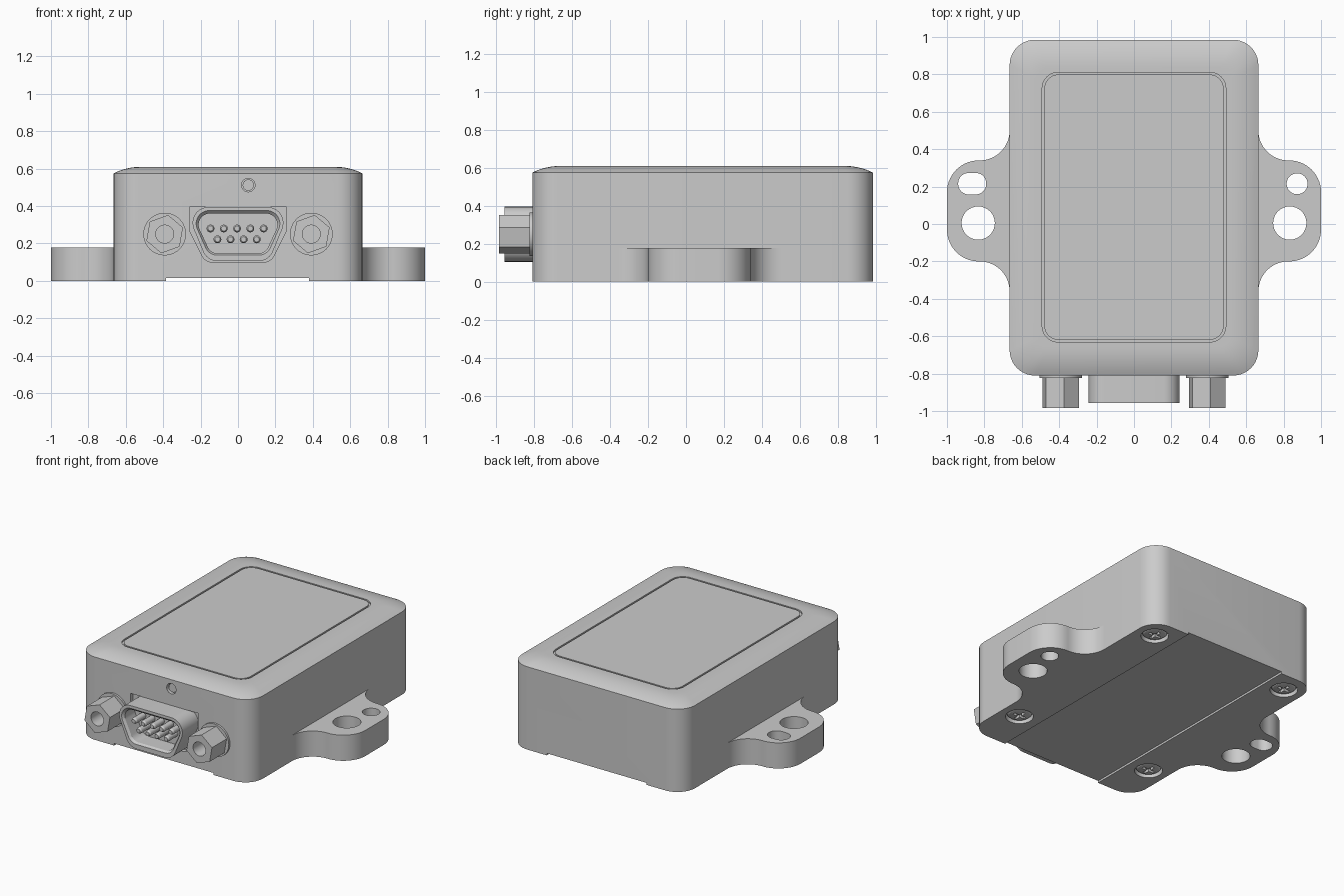
import bpy, bmesh
from math import sin, cos, pi, radians, sqrt
from mathutils import Vector

if "Cube" in bpy.data.objects:
    bpy.data.objects.remove(bpy.data.objects["Cube"])


def round_poly(corners, n=10):
    """2D outline from (x, y, radius) corners; radius 0 keeps a sharp corner."""
    out = []
    for i, (x, y, r) in enumerate(corners):
        p = Vector((x, y))
        if r == 0:
            out.append(p)
            continue
        a = (Vector(corners[i - 1][:2]) - p).normalized()
        b = (Vector(corners[(i + 1) % len(corners)][:2]) - p).normalized()
        half = a.angle(b) / 2
        c = p + (a + b).normalized() * (r / sin(half))
        t = r * cos(half) / sin(half)
        va, vb = (p + a * t - c).normalized(), (p + b * t - c).normalized()
        out += [c + va.slerp(vb, k / n).normalized() * r for k in range(n + 1)]
    return out


def rect(hx, hy, cy, r):
    return round_poly([(hx, cy - hy, r), (hx, cy + hy, r), (-hx, cy + hy, r), (-hx, cy - hy, r)])


def circle(x, y, r, n=32, a0=0.0):
    return [Vector((x + r * cos(a0 + 2 * pi * k / n), y + r * sin(a0 + 2 * pi * k / n))) for k in range(n)]


def loft(name, rings, axis='Z'):
    """Skin through (outline, height) rings along z or y and cap both ends."""
    bm = bmesh.new()
    rows = [[bm.verts.new((p.x, p.y, h) if axis == 'Z' else (p.x, h, p.y)) for p in o] for o, h in rings]
    for lo, hi in zip(rows, rows[1:]):
        for i in range(len(lo)):
            j = (i + 1) % len(lo)
            bm.faces.new((lo[i], lo[j], hi[j], hi[i]))
    bm.faces.new(rows[0])
    bm.faces.new(rows[-1])
    bmesh.ops.recalc_face_normals(bm, faces=bm.faces)
    me = bpy.data.meshes.new(name)
    bm.to_mesh(me)
    bm.free()
    ob = bpy.data.objects.new(name, me)
    bpy.context.collection.objects.link(ob)
    return ob


def prism(name, outline, h0, h1, axis='Z'):
    return loft(name, [(outline, h0), (outline, h1)], axis)


def box(name, x, y, z):
    return prism(name, [Vector((x[0], y[0])), Vector((x[1], y[0])), Vector((x[1], y[1])), Vector((x[0], y[1]))], *z)


def cut(ob, cutters):
    """Subtract the cutters, bake the result and remove them."""
    for c in cutters:
        c.hide_render = True
        m = ob.modifiers.new('cut', 'BOOLEAN')
        m.operation, m.solver, m.object = 'DIFFERENCE', 'EXACT', c
    bpy.context.view_layer.update()
    ev = ob.evaluated_get(bpy.context.evaluated_depsgraph_get())
    me = bpy.data.meshes.new_from_object(ev)
    ob.modifiers.clear()
    ob.data = me
    for c in cutters:
        bpy.data.objects.remove(c)


FRONT, TOP, CY = -0.81, 0.61, 0.0875
HX, HY = 0.665, 0.8975
SCREWS = [(sx * 0.53, y) for sx in (-1, 1) for y in (-0.49, 0.835)]

# Case: straight walls, crowned top edge, grooved label panel
rings = [(rect(HX, HY, CY, 0.135), 0.0)]
d, h = 0.15, 0.035
R = (d * d + h * h) / (2 * h)
for k in range(9):
    inset = d * k / 8
    z = TOP - R + sqrt(R * R - (d - inset) ** 2)
    rings.append((rect(HX - inset, HY - inset, CY, max(0.135 - inset * 0.5, 0.03)), z))
for grow, z in ((0.006, TOP), (0.006, TOP - 0.01), (-0.006, TOP - 0.01), (-0.006, TOP)):
    rings.append((rect(0.485 + grow, 0.715 + grow, 0.09, 0.08 + grow), z))
case = loft("case", rings)

# Case cutouts: underside channel, connector pocket, indicator hole, screw wells
pocket = round_poly([(-0.26, 0.396, 0), (-0.26, 0.27, 0.06), (-0.175, 0.1, 0.06),
                     (0.175, 0.1, 0.06), (0.26, 0.27, 0.06), (0.26, 0.396, 0)])
cutters = [box("channel", (-0.385, 0.38), (-1, 1.2), (-0.1, 0.014)),
           prism("pocket", pocket, -0.9, FRONT + 0.03, 'Y'),
           prism("indicator_hole", circle(0.055, 0.512, 0.036), -0.9, FRONT + 0.04, 'Y')]
cutters += [prism("well", circle(x, y, 0.088), -0.1, 0.035) for x, y in SCREWS]
cut(case, cutters)

# Indicator lens, at the back of its hole
prism("indicator_lens", circle(0.055, 0.512, 0.03), FRONT + 0.015, FRONT + 0.045, 'Y')

# Mounting ears with their bolt holes
for side, s in (("left", -1), ("right", 1)):
    pts = [(0.64, 0.502, 0), (HX, 0.502, 0), (HX, 0.34, 0.16), (1, 0.34, 0.17),
           (1, -0.2, 0.17), (HX, -0.2, 0.16), (HX, -0.362, 0), (0.64, -0.362, 0)]
    ear = prism(side + "_ear", round_poly([(s * x, y, r) for x, y, r in pts], 14), 0, 0.178)
    if s < 0:
        small = round_poly([(-0.94, 0.158, 0.056), (-0.79, 0.158, 0.056), (-0.79, 0.273, 0.056), (-0.94, 0.273, 0.056)])
    else:
        small = circle(0.872, 0.215, 0.056)
    cut(ear, [prism("small_hole", small, -0.1, 0.3),
              prism("big_hole", circle(s * 0.833, 0.005, 0.089), -0.1, 0.3)])


# Connector shell with flared D-shaped socket
def dee(top, bot, z1, z0, r):
    return round_poly([(-top, z1, r), (-bot, z0, r), (bot, z0, r), (top, z1, r)])


outer = dee(0.285, 0.165, 0.395, 0.105, 0.085)
loft("connector_shell", [(outer, FRONT + 0.03), (outer, -0.957),
                         (dee(0.262, 0.155, 0.376, 0.137, 0.07), -0.957),
                         (dee(0.245, 0.145, 0.36, 0.146, 0.06), -0.94),
                         (dee(0.245, 0.145, 0.36, 0.146, 0.06), -0.83)], 'Y')

# Connector pins in two rows, with tapered tips
pins = [(-0.147 + 0.071 * i, 0.28) for i in range(5)] + [(-0.11 + 0.07 * i, 0.222) for i in range(4)]
for x, z in pins:
    loft("pin", [(circle(x, z, 0.021, 16), -0.825), (circle(x, z, 0.021, 16), -0.925),
                 (circle(x, z, 0.014, 16), -0.937)], 'Y')

# Hex standoffs with washers beside the connector
for x in (-0.392, 0.392):
    prism("washer", circle(x, 0.25, 0.114, 40), FRONT + 0.01, FRONT - 0.014, 'Y')
    nut = prism("hex_standoff", circle(x, 0.25, 0.104, 6, radians(20)), FRONT - 0.01, -0.985, 'Y')
    cut(nut, [prism("bore", circle(x, 0.25, 0.048), -1.1, -0.86, 'Y')])

# Cross-head screws underneath
for x, y in SCREWS:
    screw = loft("screw", [(circle(x, y, 0.078), 0.036), (circle(x, y, 0.078), 0.02),
                           (circle(x, y, 0.066), 0.01), (circle(x, y, 0.04), 0.004)])
    cut(screw, [box("slot_a", (x - 0.045, x + 0.045), (y - 0.01, y + 0.01), (-0.05, 0.025)),
                box("slot_b", (x - 0.01, x + 0.01), (y - 0.045, y + 0.045), (-0.05, 0.025))])

# Smooth shading with crisp edges
for ob in bpy.context.scene.objects:
    ob.select_set(True)
bpy.context.view_layer.objects.active = case
bpy.ops.object.shade_smooth_by_angle(angle=radians(25))
